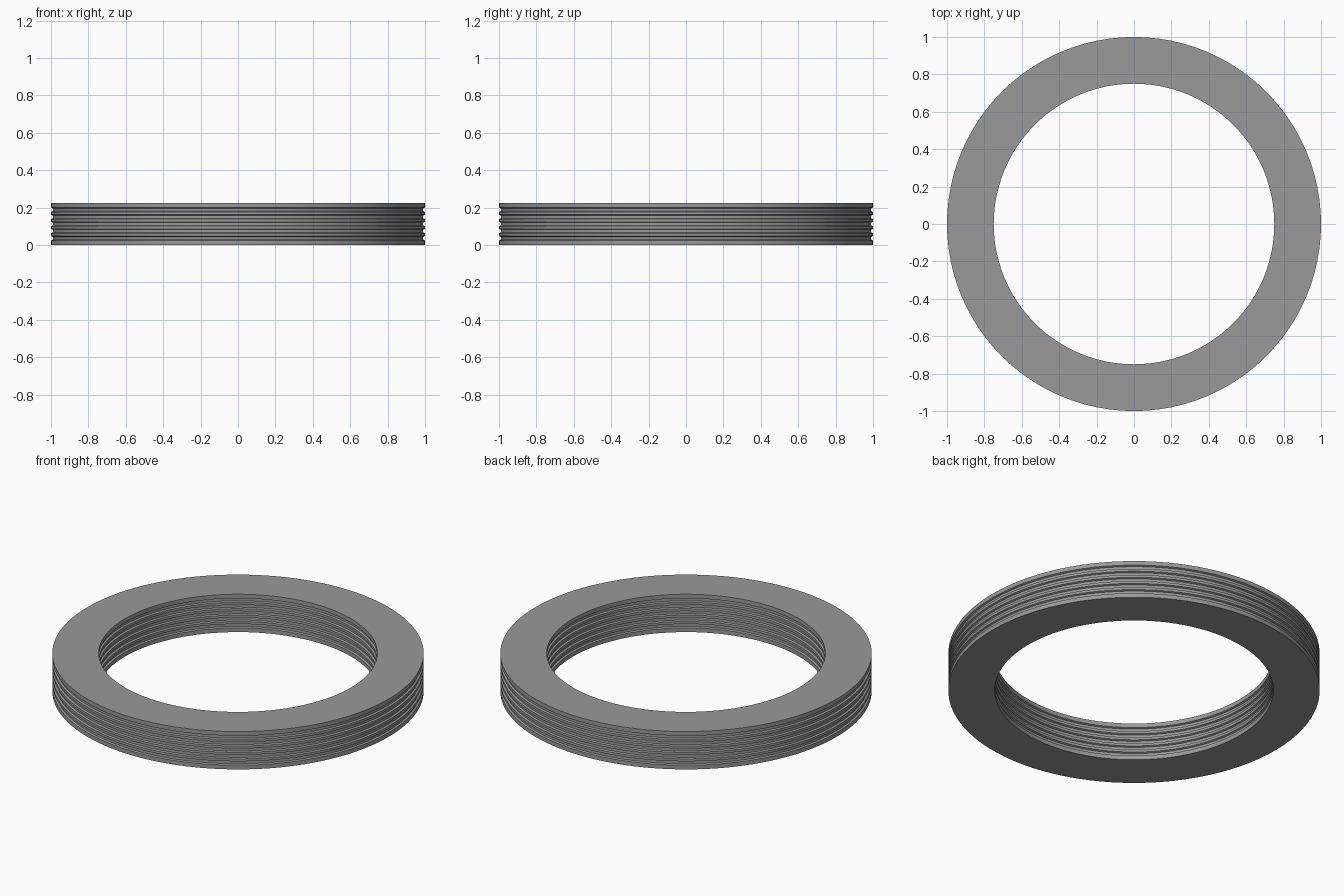
import bpy, bmesh, math

if "Cube" in bpy.data.objects:
    bpy.data.objects.remove(bpy.data.objects["Cube"])

SEG = 96
R_OUT, R_IN, H = 1.0, 0.75, 0.225
CAP = 0.025          # plain band at top and bottom
LAND = 0.015         # ridge height between grooves
GROOVES = 5
DEPTH = 0.01

# Wall as (depth, height): land, groove, land, ...
pitch = (H - 2 * CAP + LAND) / GROOVES
wall = [(0.0, 0.0)]
for i in range(GROOVES):
    z0 = CAP + i * pitch
    z1 = z0 + pitch - LAND
    wall += [(0.0, z0), (DEPTH, z0 + 0.004), (DEPTH, z1 - 0.004), (0.0, z1)]
wall.append((0.0, H))

# Closed cross-section: outer wall up, inner wall down
profile = [(R_OUT - d, z) for d, z in wall]
profile += [(R_IN + d, z) for d, z in reversed(wall)]


def lathe(name, pts, color):
    bm = bmesh.new()
    rings = []
    for s in range(SEG):
        a = 2 * math.pi * s / SEG
        rings.append([bm.verts.new((r * math.cos(a), r * math.sin(a), z)) for r, z in pts])
    n = len(pts)
    for s in range(SEG):
        a, b = rings[s], rings[(s + 1) % SEG]
        for k in range(n):
            m = (k + 1) % n
            bm.faces.new((a[k], b[k], b[m], a[m]))
    bmesh.ops.recalc_face_normals(bm, faces=bm.faces)
    mesh = bpy.data.meshes.new(name)
    bm.to_mesh(mesh)
    bm.free()
    mat = bpy.data.materials.new(name + "_material")
    mat.diffuse_color = color
    mat.use_nodes = True
    mat.node_tree.nodes["Principled BSDF"].inputs["Base Color"].default_value = mat.diffuse_color
    mesh.materials.append(mat)
    ob = bpy.data.objects.new(name, mesh)
    bpy.context.collection.objects.link(ob)
    bpy.context.view_layer.objects.active = ob
    ob.select_set(True)
    bpy.ops.object.shade_smooth_by_angle(angle=math.radians(30))
    return ob


# Dark grey ring grooved on its inner and outer walls
lathe("grooved_ring", profile, (0.32, 0.32, 0.32, 1.0))
